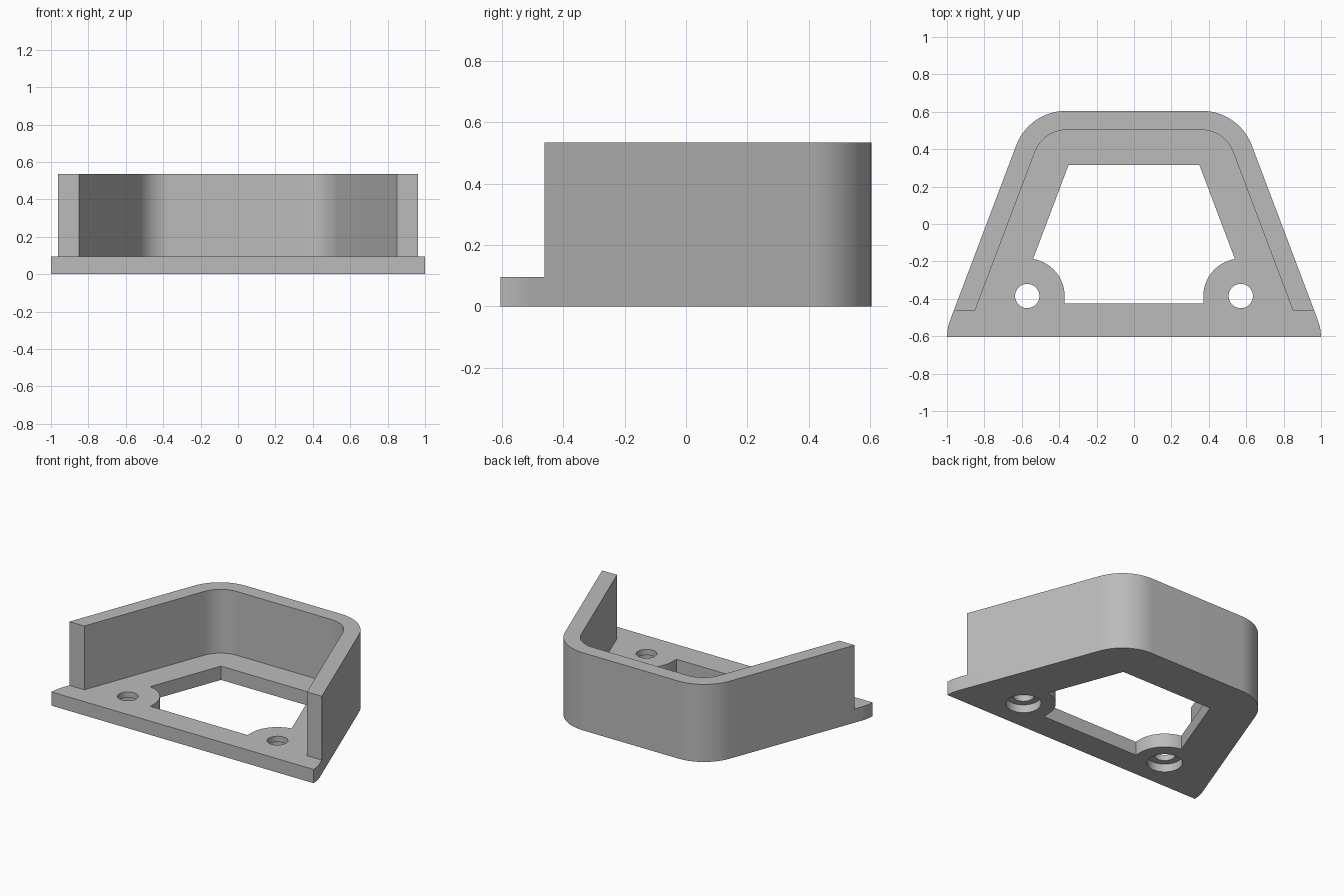
import bpy, bmesh, math
from mathutils import Vector

if "Cube" in bpy.data.objects:
    bpy.data.objects.remove(bpy.data.objects["Cube"])

PLATE_Z, TOP_Z = 0.095, 0.535
SLOPE = 0.378            # sideways lean of the slanted walls per unit of y
HOLE = Vector((0.571, -0.385))

grey = bpy.data.materials.new("grey")
grey.diffuse_color = (0.5, 0.5, 0.5, 1)
grey.use_nodes = True
grey.node_tree.nodes["Principled BSDF"].inputs["Base Color"].default_value = grey.diffuse_color


def arc(c, r, a0, a1, n=16):
    """Points on a circle from a0 to a1 degrees."""
    return [(c[0] + r * math.cos(math.radians(a0 + (a1 - a0) * i / n)),
             c[1] + r * math.sin(math.radians(a0 + (a1 - a0) * i / n))) for i in range(n + 1)]


def fillet(prev, corner, nxt, r):
    """Rounded replacement for one corner."""
    p = Vector(corner)
    a, b = (Vector(prev) - p).normalized(), (Vector(nxt) - p).normalized()
    half = a.angle(b) / 2
    c = p + (a + b).normalized() * r / math.sin(half)
    t0, t1 = p + a * r / math.tan(half) - c, p + b * r / math.tan(half) - c
    s = math.degrees(math.atan2(t0.y, t0.x))
    d = math.degrees(math.atan2(t0.x * t1.y - t0.y * t1.x, t0.dot(t1)))
    return arc(c, r, s, s + d)


def mirrored(right):
    """Close a right-hand half profile with its mirror image."""
    return right + [(-x, y) for x, y in reversed(right)]


def prism(name, pts, z0, z1):
    """Extrude a flat profile from z0 to z1."""
    bm = bmesh.new()
    face = bm.faces.new([bm.verts.new((x, y, z0)) for x, y in pts])
    ext = bmesh.ops.extrude_face_region(bm, geom=[face])["geom"]
    bmesh.ops.translate(bm, vec=(0, 0, z1 - z0),
                        verts=[v for v in ext if isinstance(v, bmesh.types.BMVert)])
    bmesh.ops.recalc_face_normals(bm, faces=bm.faces)
    me = bpy.data.meshes.new(name)
    bm.to_mesh(me)
    bm.free()
    me.materials.append(grey)
    ob = bpy.data.objects.new(name, me)
    bpy.context.collection.objects.link(ob)
    return ob


def cut(body, pts, z0, z1):
    """Remove a prism from the body."""
    tool = prism("cutter", pts, z0, z1)
    tool.hide_render = True
    mod = body.modifiers.new("cut", "BOOLEAN")
    mod.operation, mod.solver, mod.object = "DIFFERENCE", "EXACT", tool
    bpy.context.view_layer.objects.active = body
    bpy.ops.object.modifier_apply(modifier=mod.name)
    bpy.data.objects.remove(tool)


# Outer body: trapezoid with rounded back corners and softened front corners
back = (0.56, 0.605)
front = (1.0, 0.605 - 0.44 / SLOPE)
outer = (fillet((1, -2), front, back, 0.285)
         + fillet(front, back, (0, 0.605), 0.285))
outer[0] = (1.0, -0.605)
body = prism("bracket", mirrored(outer), 0, TOP_Z)

# Space inside the wall, open at the front
inner_back = (0.485, 0.503)
inner_front = (0.485 + SLOPE * 1.003, -0.5)
inner = [inner_front] + fillet(inner_front, inner_back, (0, 0.503), 0.18)
cut(body, mirrored(inner), PLATE_Z, 1)
cut(body, [(-1.2, -0.8), (1.2, -0.8), (1.2, -0.462), (-1.2, -0.462)], PLATE_Z, 1)

# Floor window, curving round the screw bosses
window = ([(0.371, -0.425)] + arc(HOLE, 0.2, 180, 99) + [(0.35, 0.315)])
cut(body, mirrored(window), -0.1, 0.2)

# Screw holes with wider recesses underneath
for side in (-1, 1):
    c = (side * HOLE.x, HOLE.y)
    cut(body, arc(c, 0.065, 0, 360, 40)[:-1], -0.1, 0.2)
    cut(body, arc(c, 0.11, 0, 360, 40)[:-1], -0.1, 0.055)

# Smooth curves, sharp edges
bpy.ops.object.select_all(action="DESELECT")
body.select_set(True)
bpy.context.view_layer.objects.active = body
bpy.ops.object.shade_smooth_by_angle(angle=math.radians(30))
